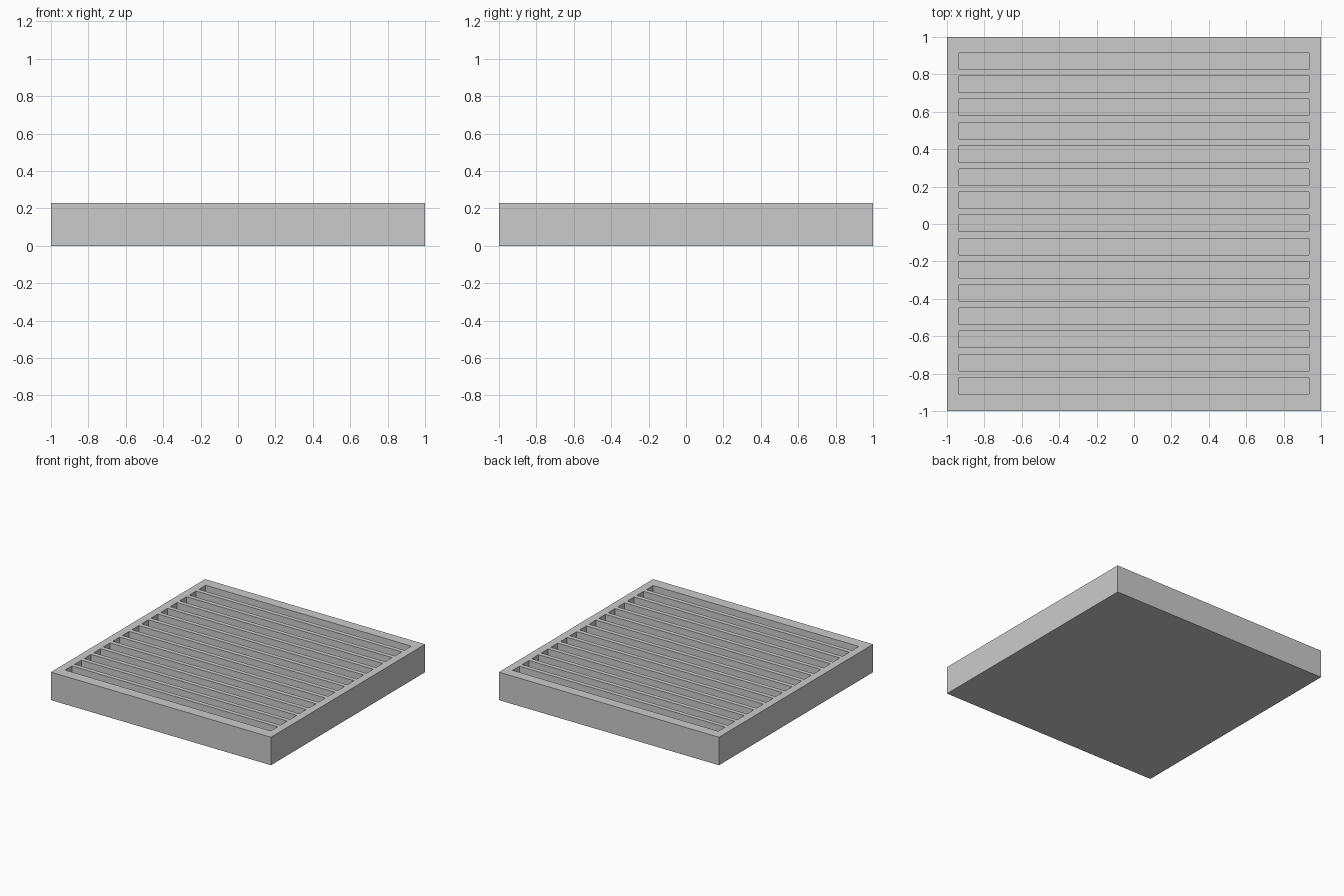
import bpy

# Remove the default cube
old = bpy.data.objects.get("Cube")
if old:
    bpy.data.objects.remove(old, do_unlink=True)

HEIGHT = 0.23
SLOT_COUNT = 15
SLOT_PITCH = 0.124
SLOT_SIZE = (1.87, 0.088)
SLOT_DEPTH = 0.17


def add_box(name, size, location):
    bpy.ops.mesh.primitive_cube_add(size=1, location=location)
    box = bpy.context.object
    box.name = name
    box.scale = size
    bpy.ops.object.transform_apply(location=False, rotation=False, scale=True)
    return box


# Plain grey finish
grey = bpy.data.materials.new("light_grey")
grey.use_nodes = True
colour = (0.6, 0.6, 0.6, 1)
grey.diffuse_color = colour
grey.node_tree.nodes["Principled BSDF"].inputs["Base Color"].default_value = colour

# Square slab
slab = add_box("slotted_slab", (2, 2, HEIGHT), (0, 0, HEIGHT / 2))
slab.data.materials.append(grey)

# Row of slot cutters, standing proud of the top face
overlap = 0.05
first_y = 0.003 - SLOT_PITCH * (SLOT_COUNT - 1) / 2
cutter = add_box("slot_cutter", (*SLOT_SIZE, SLOT_DEPTH + overlap),
                 (0, first_y, HEIGHT + (overlap - SLOT_DEPTH) / 2))
cutter.data.materials.append(grey)
cutter.hide_render = True
row = cutter.modifiers.new("slot_row", 'ARRAY')
row.count = SLOT_COUNT
row.use_relative_offset = False
row.use_constant_offset = True
row.constant_offset_displace = (0, SLOT_PITCH, 0)

# Cut the blind slots into the slab
cut = slab.modifiers.new("slots", 'BOOLEAN')
cut.operation = 'DIFFERENCE'
cut.solver = 'EXACT'
cut.object = cutter
bpy.ops.object.select_all(action='DESELECT')
slab.select_set(True)
bpy.context.view_layer.objects.active = slab
bpy.ops.object.modifier_apply(modifier=cut.name)
bpy.data.objects.remove(cutter, do_unlink=True)
